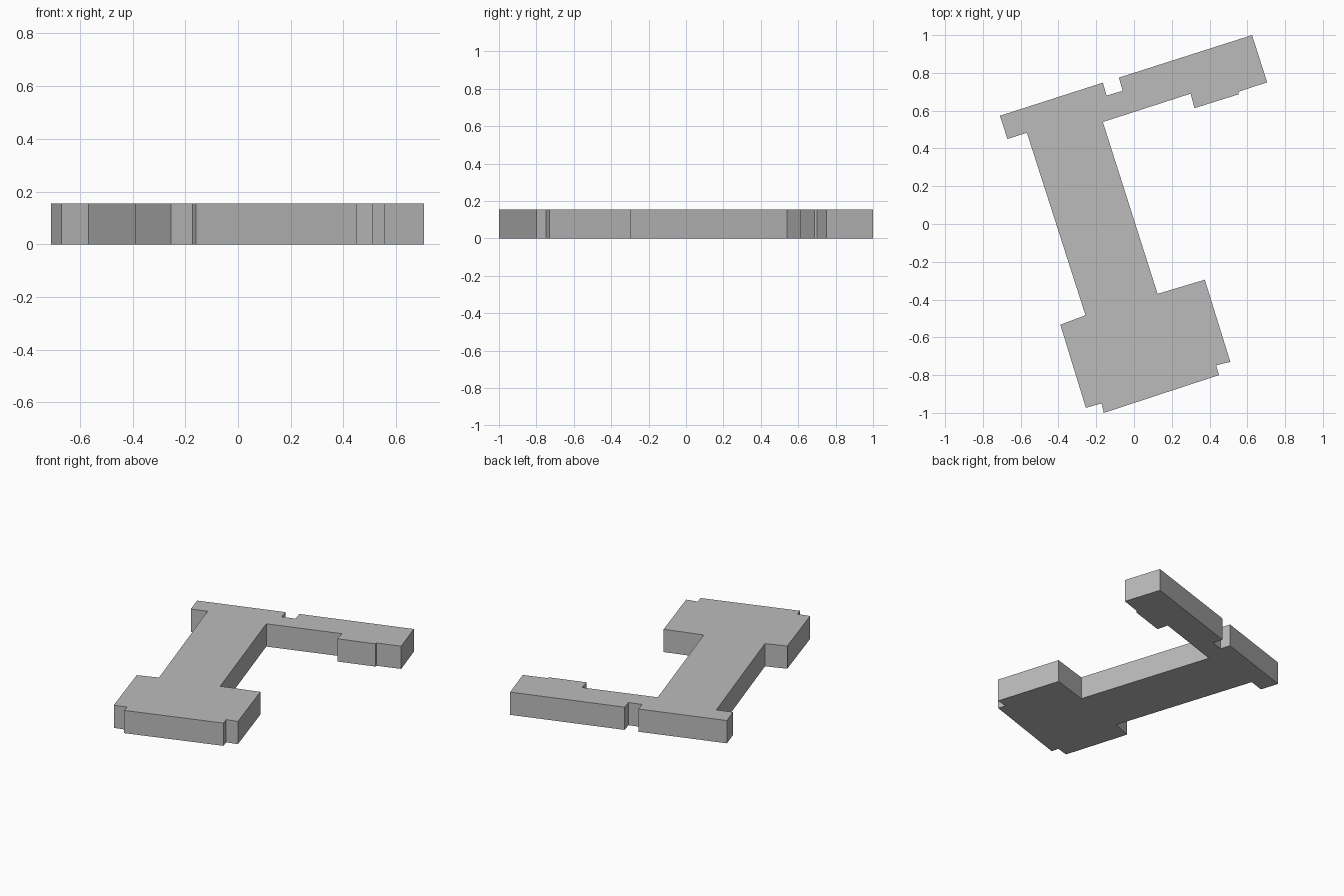
import bpy
import bmesh

HEIGHT = 0.155


def make_material(name, colour):
    material = bpy.data.materials.new(name)
    material.use_nodes = True
    material.diffuse_color = colour
    material.node_tree.nodes["Principled BSDF"].inputs["Base Color"].default_value = colour
    return material


def extruded_block(name, outline, height, material):
    """Raise a closed ground outline into a flat-roofed solid."""
    bm = bmesh.new()
    base = bm.faces.new([bm.verts.new((x, y, 0)) for x, y in outline])
    raised = bmesh.ops.extrude_face_region(bm, geom=[base], use_keep_orig=True)
    top = [item for item in raised["geom"] if isinstance(item, bmesh.types.BMVert)]
    bmesh.ops.translate(bm, verts=top, vec=(0, 0, height))
    bmesh.ops.recalc_face_normals(bm, faces=bm.faces[:])
    mesh = bpy.data.meshes.new(name)
    bm.to_mesh(mesh)
    bm.free()
    mesh.materials.append(material)
    block = bpy.data.objects.new(name, mesh)
    bpy.context.collection.objects.link(block)
    return block


default_cube = bpy.data.objects.get("Cube")
if default_cube:
    bpy.data.objects.remove(default_cube, do_unlink=True)

grey = make_material("plain grey", (0.5, 0.5, 0.5, 1))

# Front hall, right-hand side of the outline
front_hall = [(-0.16, -1), (0.45, -0.8), (0.435, -0.748), (0.51, -0.73),
              (0.375, -0.295), (0.125, -0.37)]
# Long rear wing with its shallow bay
rear_wing = [(-0.165, 0.54), (0.3, 0.69), (0.32, 0.613), (0.555, 0.687),
             (0.552, 0.7), (0.705, 0.75), (0.625, 1), (-0.08, 0.775)]
# Notch in the back wall and the short end of the rear wing
rear_end = [(-0.06, 0.705), (-0.145, 0.68), (-0.165, 0.748),
            (-0.71, 0.573), (-0.67, 0.45), (-0.567, 0.483)]
# Front hall, left-hand side of the outline
front_end = [(-0.257, -0.483), (-0.39, -0.533), (-0.255, -0.973), (-0.172, -0.95)]

extruded_block("building_block", front_hall + rear_wing + rear_end + front_end, HEIGHT, grey)
